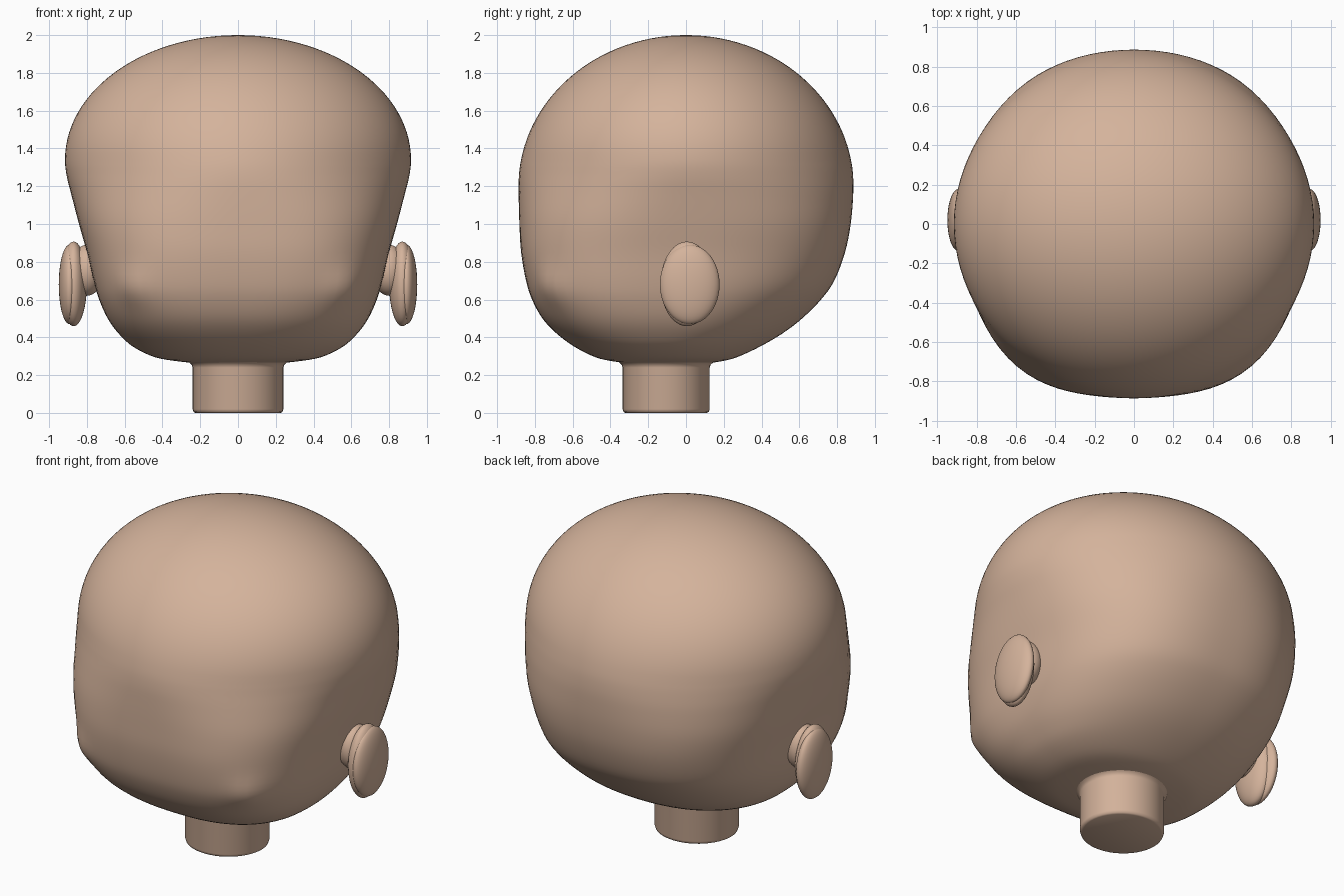
import bpy, bmesh, math
from mathutils import Vector

if "Cube" in bpy.data.objects:
    bpy.data.objects.remove(bpy.data.objects["Cube"])

skin = bpy.data.materials.new("tan skin")
skin.use_nodes = True
TAN = (0.66, 0.45, 0.33, 1)
skin.diffuse_color = TAN
skin.node_tree.nodes["Principled BSDF"].inputs["Base Color"].default_value = TAN


def make_object(name, bm, angle=60):
    bmesh.ops.recalc_face_normals(bm, faces=bm.faces[:])
    mesh = bpy.data.meshes.new(name)
    bm.to_mesh(mesh)
    bm.free()
    mesh.materials.append(skin)
    obj = bpy.data.objects.new(name, mesh)
    bpy.context.collection.objects.link(obj)
    bpy.ops.object.select_all(action="DESELECT")
    obj.select_set(True)
    bpy.context.view_layer.objects.active = obj
    bpy.ops.object.shade_smooth_by_angle(angle=math.radians(angle))
    return obj


def loft(name, rings, angle=60):
    """Skin closed rings of points, capping both ends."""
    bm = bmesh.new()
    loops = [[bm.verts.new(p) for p in ring] for ring in rings]
    n = len(loops[0])
    for a, b in zip(loops, loops[1:]):
        for i in range(n):
            j = (i + 1) % n
            bm.faces.new((a[i], a[j], b[j], b[i]))
    bm.faces.new(loops[0])
    bm.faces.new(loops[-1])
    return make_object(name, bm, angle)


def spline(a, b, c, d, t):
    return [0.5 * (2 * q + (r - p) * t + (2 * p - 5 * q + 4 * r - s) * t * t
                   + (3 * q - p - 3 * r + s) * t ** 3)
            for p, q, r, s in zip(a, b, c, d)]


# Head: height, half width, front depth, back depth, front and back squareness
JAW = [
    (0.262, 0.20, 0.28, 0.10, 2.1, 2.1),
    (0.272, 0.31, 0.38, 0.18, 2.2, 2.1),
    (0.295, 0.44, 0.48, 0.27, 2.3, 2.1),
    (0.35, 0.555, 0.59, 0.39, 2.5, 2.15),
    (0.42, 0.632, 0.685, 0.51, 2.7, 2.2),
    (0.50, 0.69, 0.76, 0.615, 2.85, 2.25),
    (0.60, 0.735, 0.815, 0.715, 3.0, 2.35),
    (0.70, 0.765, 0.847, 0.785, 3.0, 2.4),
    (0.85, 0.80, 0.873, 0.842, 2.85, 2.4),
    (1.00, 0.842, 0.882, 0.872, 2.6, 2.32),
    (1.15, 0.881, 0.886, 0.885, 2.25, 2.15),
    (1.25, 0.906, 0.885, 0.885, 2.05, 2.03),
]
CROWN_Z = 1.34


def crown_row(t):
    z = CROWN_Z + (2 - CROWN_Z) * math.sin(t)
    depth = 0.887 * math.sqrt(max(0, 1 - ((z - 1.2) / 0.8) ** 2))
    return (z, 0.916 * math.cos(t), depth, depth, 1.97, 1.97)


def head_ring(row, n=96):
    z, width, front, back, front_square, back_square = row
    mid, depth = (back - front) / 2, (back + front) / 2
    ring = []
    for i in range(n):
        a = 2 * math.pi * i / n
        c, s = math.cos(a), math.sin(a)
        k = front_square if s < 0 else back_square
        r = (abs(c) ** k + abs(s) ** k) ** (-1 / k)
        p = Vector((width * r * c, mid + depth * r * s, z))
        # small raised cheeks
        for side in (-1, 1):
            gap = (p - Vector((side * 0.55, -0.70, 0.67))).length
            p += Vector((side * 0.5, -0.8, 0)) * 0.025 * math.exp(-(gap / 0.10) ** 2)
        ring.append(p)
    return ring


crown = [crown_row(math.radians(89.3) * i / 28) for i in range(29)]
control = JAW + [crown[0], crown[3]]
rows = [JAW[0]]
for i in range(len(JAW)):
    before = control[max(i - 1, 0)]
    rows += [spline(before, *control[i:i + 3], k / 4) for k in range(1, 5)]
loft("head", [head_ring(r) for r in rows + crown[1:]])

# Neck: rounded lower rim, small flare into the head
NECK = [(0.225, 0), (0.235, 0.005), (0.24, 0.02), (0.24, 0.24),
        (0.245, 0.255), (0.258, 0.266), (0.28, 0.28)]
neck_angles = [2 * math.pi * i / 48 for i in range(48)]
loft("neck", [[(r * math.cos(a), -0.105 + 0.96 * r * math.sin(a), z) for a in neck_angles]
              for r, z in NECK], 50)


# Ears: outer pad, rounded backing and stem on each side
def ellipsoid(name, centre, radii):
    bm = bmesh.new()
    bmesh.ops.create_uvsphere(bm, u_segments=40, v_segments=24, radius=1)
    for v in bm.verts:
        v.co = Vector(centre) + Vector(c * r for c, r in zip(v.co, radii))
    make_object(name, bm)


for side, label in ((1, "left"), (-1, "right")):
    ellipsoid(label + "_ear_pad", (side * 0.892, 0.02, 0.68), (0.057, 0.158, 0.21))
    ellipsoid(label + "_ear_back", (side * 0.87, 0.005, 0.683), (0.07, 0.14, 0.224))
    ellipsoid(label + "_ear_stem", (side * 0.80, 0, 0.755), (0.09, 0.11, 0.135))
